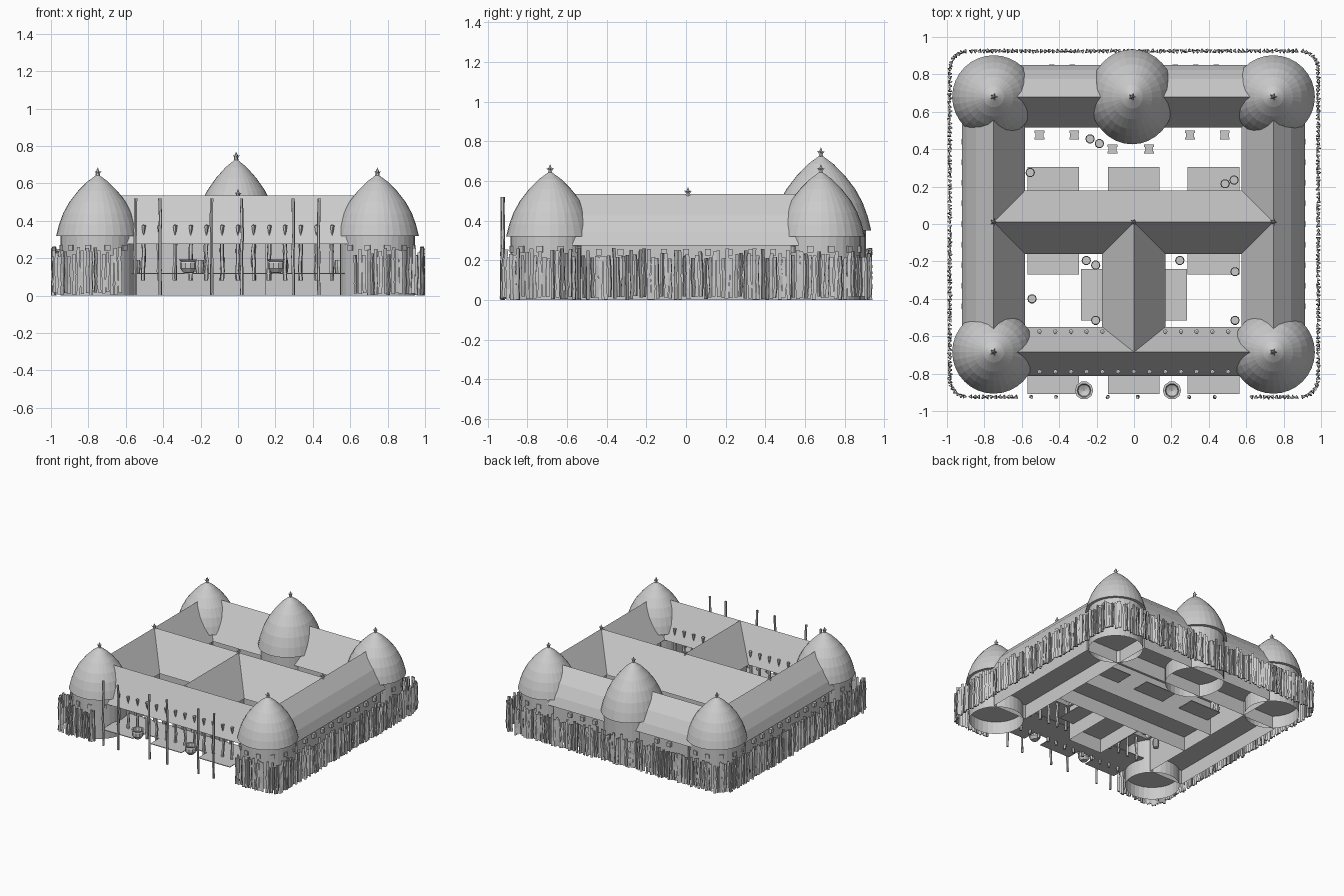
import bpy, bmesh, math, random
from mathutils import Matrix, Vector

random.seed(4)
if "Cube" in bpy.data.objects:
    bpy.data.objects.remove(bpy.data.objects["Cube"])

grey = bpy.data.materials.new("plain grey")
grey.use_nodes = True
grey.diffuse_color = (0.6, 0.6, 0.6, 1)
grey.node_tree.nodes["Principled BSDF"].inputs["Base Color"].default_value = (0.6, 0.6, 0.6, 1)


def finish(name, bm, fix_normals=True):
    if fix_normals:
        bmesh.ops.recalc_face_normals(bm, faces=bm.faces)
    mesh = bpy.data.meshes.new(name)
    bm.to_mesh(mesh)
    bm.free()
    mesh.materials.append(grey)
    obj = bpy.data.objects.new(name, mesh)
    bpy.context.collection.objects.link(obj)
    return obj


def add_box(bm, x0, x1, y0, y1, z0, z1, turn=0):
    m = (Matrix.Translation(((x0 + x1) / 2, (y0 + y1) / 2, (z0 + z1) / 2))
         @ Matrix.Rotation(turn, 4, 'Z')
         @ Matrix.Diagonal((x1 - x0, y1 - y0, z1 - z0, 1)))
    return bmesh.ops.create_cube(bm, size=1, matrix=m)["verts"]


def add_lathe(bm, x, y, profile, sides, sx=1.0, sy=1.0):
    """Turned shape from (radius, height) points; a zero radius closes it."""
    last = None
    for r, z in profile:
        if r == 0:
            ring = [bm.verts.new((x, y, z))] * sides
        else:
            ring = [bm.verts.new((x + sx * r * math.cos(math.tau * i / sides),
                                  y + sy * r * math.sin(math.tau * i / sides), z)) for i in range(sides)]
        if last:
            for i in range(sides):
                j = (i + 1) % sides
                quad = list(dict.fromkeys((last[i], last[j], ring[j], ring[i])))
                if len(quad) > 2:
                    bm.faces.new(quad)
        last = ring


def add_stick(bm, x, y, z0, z1, r, wobble, rings=5, sides=3):
    """Crooked upright branch."""
    last, spin = None, random.random() * math.tau
    for k in range(rings):
        cx, cy = (c + random.uniform(-wobble, wobble) for c in (x, y))
        z = z0 + (z1 - z0) * k / (rings - 1)
        ring = [bm.verts.new((cx + r * math.cos(spin + math.tau * i / sides),
                              cy + r * math.sin(spin + math.tau * i / sides), z)) for i in range(sides)]
        if last:
            for i in range(sides):
                j = (i + 1) % sides
                bm.faces.new((last[i], last[j], ring[j], ring[i]))
        else:
            bm.faces.new(ring[::-1])
        last = ring
    bm.faces.new(last)


LEFT, RIGHT, FRONT, BACK, MID = -0.75, 0.745, -0.685, 0.68, 0.01
EAVE, RIDGE, FLOOR = 0.275, 0.535, 0.12


def roof(name, along_x, centre, a, b, low, high, bulge=0):
    """Gable roof; bulge -1 or 1 rounds the outer slope on that side."""
    pts = [(-low, EAVE), (0, RIDGE), (high, EAVE)]
    if bulge:
        w = high if bulge > 0 else low
        curve = [(bulge * w * 0.56, 0.43), (bulge * w * 0.85, 0.345)]
        pts = pts[:2] + curve + pts[2:] if bulge > 0 else pts[:1] + curve[::-1] + pts[1:]
    bm = bmesh.new()
    ends = [[bm.verts.new((t, centre + c, z) if along_x else (centre + c, t, z)) for c, z in pts]
            for t in (a, b)]
    for e in ends:
        bm.faces.new(e)
    for i in range(len(pts)):
        j = (i + 1) % len(pts)
        bm.faces.new((ends[0][i], ends[0][j], ends[1][j], ends[1][i]))
    finish(name, bm)


def walls(name, x0, x1, y0, y1):
    """Open shell of four walls with a raised floor."""
    bm = bmesh.new()
    add_box(bm, x0, x1, y0, y1, 0, EAVE + 0.01)
    bm.normal_update()
    bmesh.ops.delete(bm, geom=[f for f in bm.faces if abs(f.normal.z) > 0.5], context='FACES_ONLY')
    add_box(bm, x0, x1, y0, y1, FLOOR - 0.005, FLOOR)
    finish(name, bm)


# Hall roofs
roof("right_wing_roof", False, LEFT, FRONT, BACK, 0.17, 0.168, -1)
roof("left_wing_roof", False, RIGHT, FRONT, BACK, 0.17, 0.168, 1)
roof("back_hall_roof", True, BACK, LEFT, RIGHT, 0.163, 0.17, 1)
roof("front_hall_roof", True, FRONT, LEFT, RIGHT, 0.127, 0.135)
roof("middle_hall_roof", True, MID, LEFT, RIGHT, 0.17, 0.17)
roof("spine_hall_roof", False, 0, FRONT, MID, 0.17, 0.168)

# Hall walls
H = 0.15
walls("right_wing_walls", LEFT - H, LEFT + H, -0.53, 0.53)
walls("left_wing_walls", RIGHT - H, RIGHT + H, -0.53, 0.53)
walls("back_hall_walls", LEFT + 0.15, RIGHT - 0.15, BACK - 0.14, BACK + H)
walls("middle_hall_walls", LEFT + H, RIGHT - H, MID - H, MID + H)
walls("spine_hall_walls", -H, H, -0.56, MID - H)

# Corner towers and the larger back tower
dome = [(0.2, 0.32), (0.222, 0.32), (0.207, 0.38), (0.185, 0.44), (0.152, 0.5),
        (0.105, 0.56), (0.055, 0.61), (0, 0.65)]
towers = [("front_right", LEFT, FRONT), ("front_left", RIGHT, FRONT),
          ("back_right", LEFT, BACK), ("back_left", RIGHT, BACK)]
for side, x, y in towers:
    bm = bmesh.new()
    add_lathe(bm, x, y, [(0, FLOOR - 0.02), (0.199, FLOOR - 0.02)], 32)
    add_lathe(bm, x, y, [(0.2, 0), (0.2, 0.325)], 32)
    finish(side + "_tower_wall", bm)
    bm = bmesh.new()
    add_lathe(bm, x, y, dome, 32)
    finish(side + "_tower_roof", bm)

bm = bmesh.new()
add_lathe(bm, -0.01, BACK, [(0, FLOOR - 0.02), (0.209, FLOOR - 0.02)], 32, 1, 1.08)
add_lathe(bm, -0.01, BACK, [(0.21, 0), (0.21, 0.355)], 32, 1, 1.08)
finish("back_tower_wall", bm)
bm = bmesh.new()
add_lathe(bm, -0.01, BACK, [(r * 1.03, 0.35 + (z - 0.32) * 1.16) for r, z in dome], 32, 1, 1.11)
finish("back_tower_roof", bm)

# Spiky finials on tower tips and roof crossings
bm = bmesh.new()
tips = [(x, y, 0.64) for _, x, y in towers] + [(-0.01, BACK, 0.725)]
tips += [(x, MID, 0.525) for x in (LEFT, 0, RIGHT)]
for x, y, z in tips:
    add_lathe(bm, x, y, [(0, z - 0.01), (0.012, z), (0.009, z + 0.025), (0, z + 0.045)], 6)
    for k in range(5):
        a = math.tau * k / 5
        aim = Vector((math.cos(a), math.sin(a), 0.8)).normalized()
        m = Matrix.Translation(Vector((x, y, z + 0.01)) + aim * 0.013) @ aim.to_track_quat('Z', 'Y').to_matrix().to_4x4()
        bmesh.ops.create_cone(bm, segments=4, radius1=0.007, radius2=0, depth=0.026, matrix=m)
finish("roof_finials", bm)

# Square window frames on towers and outer walls
bm = bmesh.new()
for _, x, y in towers:
    for k in range(12):
        a = math.tau * (k + 0.5) / 12
        wx, wy = x + 0.198 * math.cos(a), y + 0.198 * math.sin(a)
        if abs(wx) > abs(x) - 0.15 and (abs(wx) > abs(x) + 0.04 or abs(wy) > abs(y) + 0.04):
            add_box(bm, wx - 0.01, wx + 0.01, wy - 0.016, wy + 0.016, 0.24, 0.272, a)
for k in range(9):
    t = -0.44 + 0.11 * k
    for wx in (LEFT - H - 0.01, RIGHT + H + 0.01):
        add_box(bm, wx - 0.012, wx + 0.012, t - 0.015, t + 0.015, 0.225, 0.257)
    if abs(t) > 0.22:
        add_box(bm, t - 0.015, t + 0.015, BACK + H - 0.01, BACK + H + 0.022, 0.225, 0.257)
finish("window_frames", bm)

# Open front hall: floor, posts and roof pegs
bm = bmesh.new()
add_box(bm, -0.57, 0.57, -0.8, -0.57, FLOOR - 0.005, FLOOR)
finish("front_hall_floor", bm)
posts, pegs = bmesh.new(), bmesh.new()
for k in range(13):
    x = -0.505 + 0.084 * k
    for y, lean in ((-0.79, -1), (-0.575, 1)):
        add_stick(posts, x, y, 0.08, 0.29, 0.011, 0.004, 5, 5)
        add_lathe(pegs, x, y, [(0, 0.32), (0.007, 0.34), (0.013, 0.375), (0, 0.38)], 5)
finish("front_hall_posts", posts)
finish("roof_pegs", pegs)

# Porch platforms beside the halls
bm = bmesh.new()
for x0, x1 in ((-0.57, -0.295), (-0.14, 0.135), (0.285, 0.565)):
    add_box(bm, x0, x1, -0.91, -0.8, FLOOR - 0.005, FLOOR)
    add_box(bm, x0, x1, 0.15, 0.305, FLOOR - 0.005, FLOOR)
    if abs(x0 + x1) > 0.1:
        add_box(bm, x0, x1, -0.27, -0.14, FLOOR - 0.005, FLOOR)
for s in (-1, 1):
    xs = sorted((s * 0.15, s * 0.283))
    add_box(bm, xs[0], xs[1], -0.515, -0.24, FLOOR - 0.005, FLOOR)
finish("porch_platforms", bm)

# Two large bowls at the front
bm = bmesh.new()
for x in (-0.267, 0.203):
    add_lathe(bm, x, -0.89, [(0, 0.12), (0.025, 0.123), (0.042, 0.145), (0.042, 0.175), (0.037, 0.182),
                             (0.049, 0.192), (0.037, 0.192), (0.032, 0.165), (0, 0.15)], 10)
finish("front_bowls", bm)

# Courtyard barrels and low crates
bm = bmesh.new()
for x, y in ((-0.555, 0.275), (-0.235, 0.455), (-0.185, 0.43), (0.487, 0.215), (0.535, 0.235), (-0.255, -0.195),
             (-0.205, -0.22), (0.245, -0.195), (0.54, -0.255), (-0.545, -0.4), (-0.205, -0.515), (0.54, -0.515)):
    add_lathe(bm, x, y, [(0, 0.12), (0.02, 0.12), (0.025, 0.155), (0.022, 0.19), (0, 0.19)], 10)
finish("barrels", bm)
bm = bmesh.new()
for x, y in ((-0.505, 0.475), (-0.32, 0.475), (-0.115, 0.4), (0.08, 0.4), (0.3, 0.475), (0.485, 0.475)):
    add_box(bm, x - 0.022, x + 0.022, y - 0.022, y + 0.022, 0.12, 0.155)
    for s in (-1, 1):
        add_box(bm, x - 0.026, x + 0.026, y + s * 0.018 - 0.006, y + s * 0.018 + 0.006, 0.152, 0.162)
finish("crates", bm)

# Tall poles along the open front
bm = bmesh.new()
for x in (-0.55, -0.417, -0.14, 0.02, 0.294, 0.433):
    add_stick(bm, x, -0.925, 0, 0.52, 0.009, 0.003, 6, 5)
finish("front_poles", bm)

# Palisade of crooked stakes on a rounded rectangle, open at the front
W, D, R, STEP = 0.985, 0.925, 0.1, 0.022
path = [(W, -D + R), (W, D - R)]
half = []
half += [(0.63 + STEP * k, -D) for k in range(int((W - R - 0.63) / STEP) + 1)]
half += [(W, -D + R + STEP * k) for k in range(int(2 * (D - R) / STEP) + 1)]
half += [(STEP * (k + 0.5), D) for k in range(int((W - R) / STEP))]
for k in range(1, 8):
    a = math.pi / 2 * k / 8
    for s in (-1, 1):
        half.append((W - R + R * math.cos(a), s * (D - R + R * math.sin(a))))
bm = bmesh.new()
for s in (-1, 1):
    for x, y in half:
        add_stick(bm, s * x, y, random.uniform(0, 0.02), random.uniform(0.21, 0.262), 0.011, 0.004)
finish("palisade", bm)
